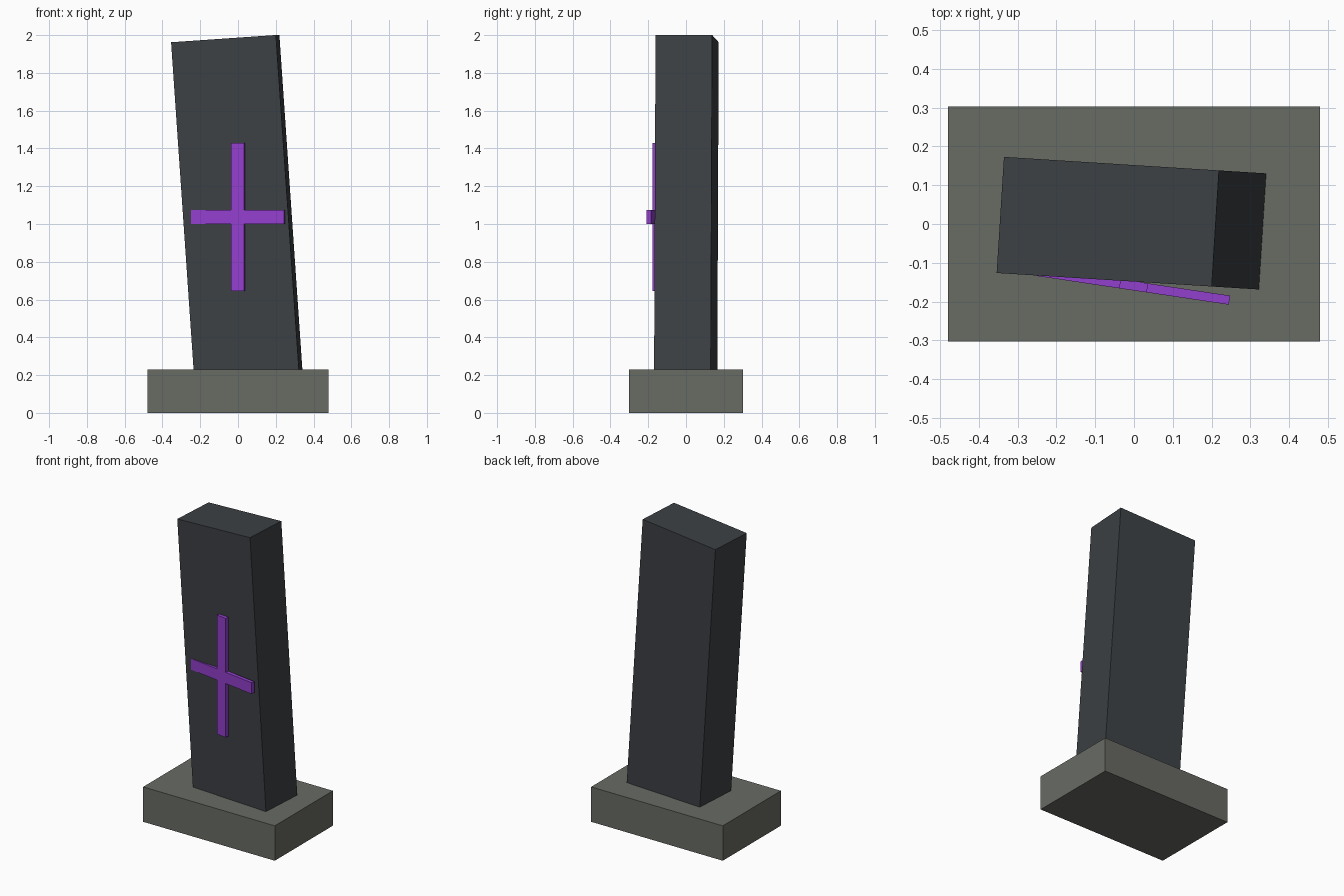
import bpy
from math import radians

if "Cube" in bpy.data.objects:
    bpy.data.objects.remove(bpy.data.objects["Cube"], do_unlink=True)


def material(name, rgb):
    mat = bpy.data.materials.new(name)
    mat.use_nodes = True
    mat.diffuse_color = (*rgb, 1)
    mat.node_tree.nodes["Principled BSDF"].inputs["Base Color"].default_value = (*rgb, 1)
    return mat


def box(name, size, centre, mat, tilt=0, turn=0):
    """Box leaned sideways by tilt, then turned about the vertical, in degrees."""
    bpy.ops.mesh.primitive_cube_add(size=1)
    obj = bpy.context.object
    obj.name = name
    obj.scale = size
    bpy.ops.object.transform_apply(location=False, rotation=False, scale=True)
    obj.location = centre
    obj.rotation_euler = (0, radians(tilt), radians(turn))
    obj.data.materials.append(mat)
    return obj


stone = material("grey stone", (0.14, 0.145, 0.127))
slate = material("dark slate", (0.045, 0.052, 0.058))
violet = material("violet", (0.29, 0.05, 0.61))

# Plinth and the leaning slab sunk into it
box("plinth", (0.96, 0.605, 0.23), (0, 0, 0.115), stone)
box("leaning_slab", (0.557, 0.3, 1.825), (-0.005, 0.002, 1.071), slate, tilt=-3.94, turn=-3.6)

# Cross on the front, turned a little further than the slab
cross_centre = (-0.001, -0.1595, 1.037)
for name, width, height in (("cross_upright", 0.072, 0.785), ("cross_arm", 0.5, 0.074)):
    box(name, (width, 0.0235, height), cross_centre, violet, turn=-8.5)
